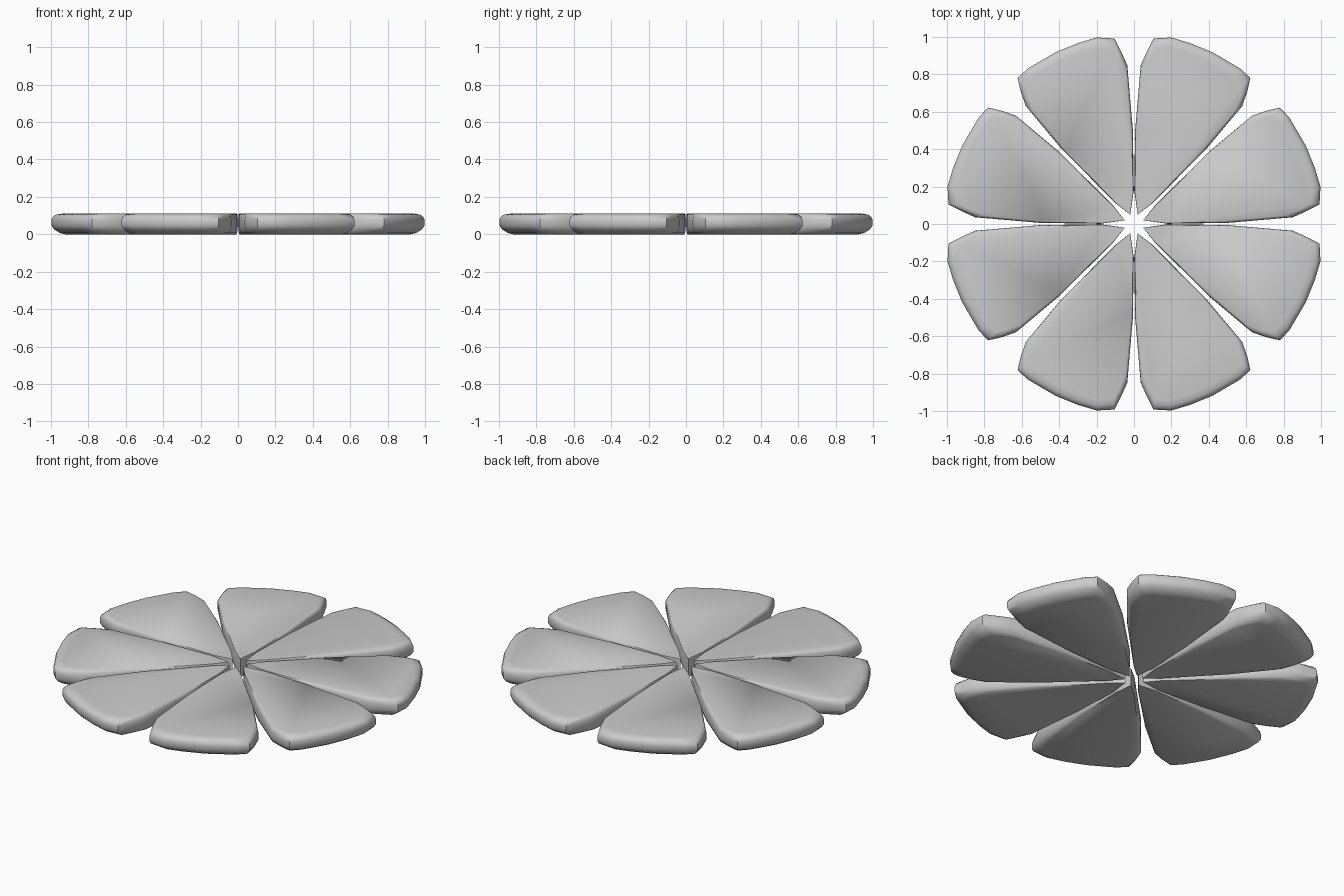
import bpy, bmesh, math
from mathutils import Vector

if "Cube" in bpy.data.objects:
    bpy.data.objects.remove(bpy.data.objects["Cube"])

# Outline of one wedge petal (between 45 and 90 degrees), seen from above
OUTLINE = [(0.02, 0.05), (0.1, 0.112), (0.39, 0.405), (0.578, 0.63), (0.605, 0.705),
           (0.622, 0.78), (0.57, 0.83), (0.42, 0.918), (0.3, 0.967), (0.2, 0.997),
           (0.105, 0.992), (0.068, 0.92), (0.036, 0.85), (0.006, 0.5), (0.001, 0.18)]
# Rounded edge: height, length scale, width scale
RINGS = [(0.0, 0.93, 0.86), (0.008, 0.958, 0.92), (0.025, 0.985, 0.97), (0.045, 1, 1),
         (0.078, 1, 1), (0.095, 0.993, 0.985), (0.106, 0.975, 0.955), (0.11, 0.945, 0.91)]

AXIS = Vector((math.cos(math.radians(67.5)), math.sin(math.radians(67.5))))
SIDE = Vector((-AXIS.y, AXIS.x))
TIP = 0.054


def petal(name, place):
    bm = bmesh.new()
    rings = []
    for z, s, t in RINGS:
        ring = []
        for p in OUTLINE:
            p = Vector(p)
            q = AXIS * (TIP + (p.dot(AXIS) - TIP) * s) + SIDE * (p.dot(SIDE) * t)
            x, y = place(q.x, q.y)
            ring.append(bm.verts.new((x, y, z)))
        rings.append(ring)
    n = len(OUTLINE)
    for a, b in zip(rings, rings[1:]):
        for i in range(n):
            j = (i + 1) % n
            bm.faces.new((a[i], a[j], b[j], b[i]))
    bm.faces.new(rings[0][::-1])
    bm.faces.new(rings[-1])
    bmesh.ops.recalc_face_normals(bm, faces=bm.faces[:])
    mesh = bpy.data.meshes.new(name)
    bm.to_mesh(mesh)
    bm.free()
    ob = bpy.data.objects.new(name, mesh)
    bpy.context.collection.objects.link(ob)
    return ob


# Eight petals: mirrored over both axes and the diagonal
petals = []
for sx in (1, -1):
    for sy in (1, -1):
        for swap in (False, True):
            def place(x, y):
                if swap:
                    x, y = y, x
                return x * sx, y * sy
            petals.append(petal(f"petal_{len(petals) + 1}", place))

for ob in petals:
    ob.select_set(True)
bpy.context.view_layer.objects.active = petals[0]
bpy.ops.object.shade_smooth_by_angle(angle=math.radians(45))
